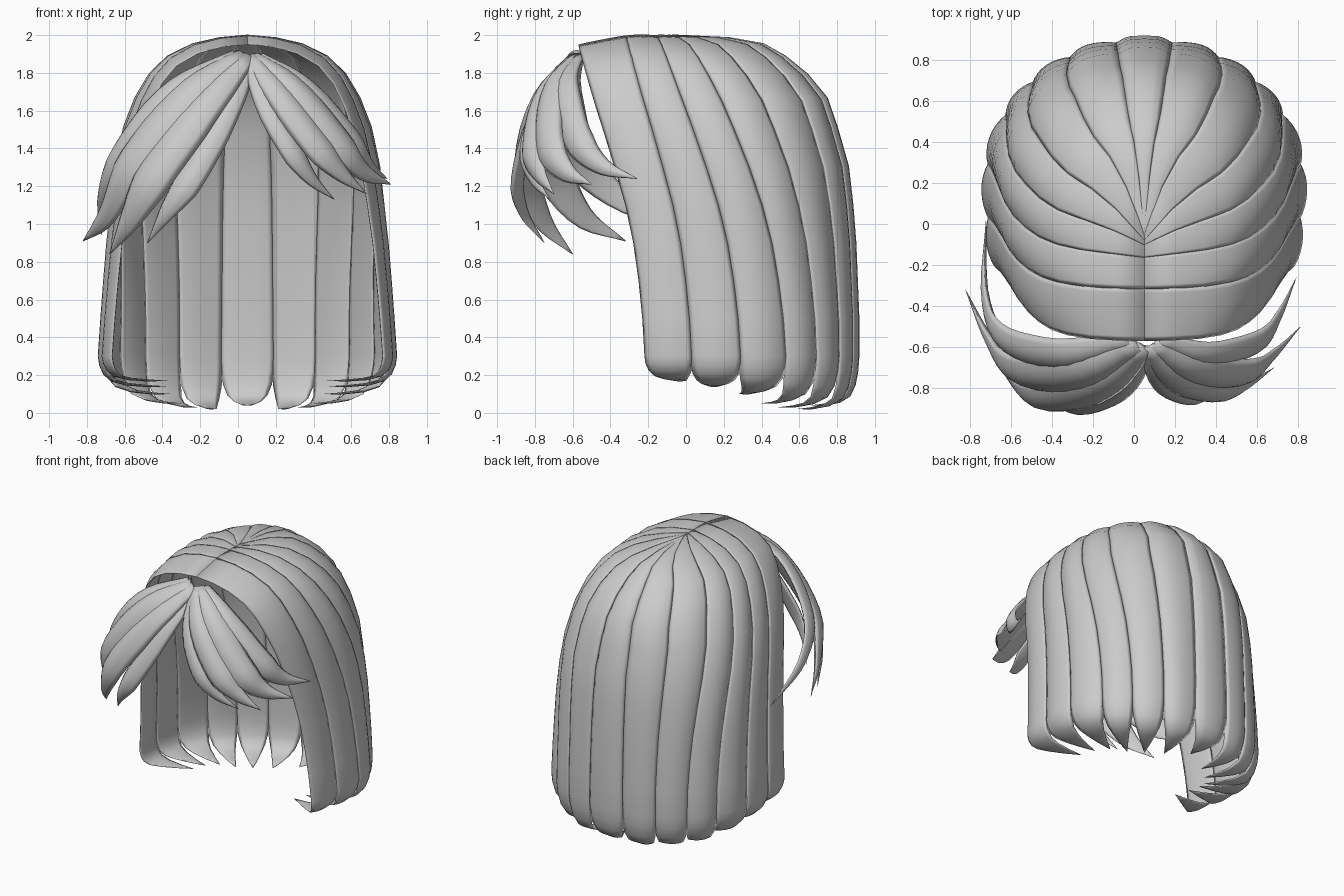
import bpy, bmesh, math
from mathutils import Vector

if "Cube" in bpy.data.objects:
    bpy.data.objects.remove(bpy.data.objects["Cube"])

CX = 0.05   # plane of symmetry of the hair body


def interp(table, v):
    """Piecewise-linear lookup, table sorted by rising key."""
    if v <= table[0][0]:
        return table[0][1]
    for (a, fa), (b, fb) in zip(table, table[1:]):
        if v <= b:
            return fa + (fb - fa) * (v - a) / (b - a)
    return table[-1][1]


# silhouettes by height: half width, back depth, backward sweep of side locks
HALF_W = [(.3, .765), (.6, .745), (1, .715), (1.4, .665), (1.6, .605), (1.8, .5),
          (1.88, .42), (1.95, .29), (1.985, .15), (2, 0)]
BACK_Y = [(.3, .89), (.5, .89), (1, .87), (1.35, .83), (1.68, .72), (1.85, .57),
          (1.95, .41), (1.985, .23), (2, -.05)]
SWEEP = [(.3, 1), (.6, .95), (1, .79), (1.4, .48), (1.7, .22), (1.95, .03), (2, 0)]
# lock boundaries, front to back: parting y, lower y, blend to back profile
START = list(enumerate([-.57, -.31, -.16, -.1, -.08, -.05, -.05, -.05]))
END = list(enumerate([-.22, .03, .29, .53, .69, .81, .88, .89]))
BLEND = list(enumerate([0, 0, .1, .35, .65, .9, 1, 1]))
HEIGHTS = [2, 1.985, 1.95, 1.88, 1.78, 1.65, 1.5, 1.3, 1.1, .9, .7, .5, .3]


def scalp(k, z):
    """Point on the hair body at boundary number k and height z."""
    side = 1
    if k > 7:
        k, side = 14 - k, -1
    ys, ye, b = interp(START, k), interp(END, k), interp(BLEND, k)
    yb = interp(BACK_Y, z)
    y = ys + (ye - ys) * ((1 - b) * interp(SWEEP, z) + b * (yb + .05) / .94)
    y0 = .2 - .25 * max(0, z - 1) ** 2
    if y > y0:
        u = min(1, (y - y0) / max(.001, yb - y0))
        f = math.sqrt(max(0, 1 - u * u))
    else:
        f = 1 - .2 * ((y - y0) / .75) ** 2
    drop = .05 * max(0, 1 - k) * max(0, z - 1)
    return Vector((side * interp(HALF_W, z) * f, y, z - drop))


def outward(p):
    return Vector((p.x, p.y - .12, max(0, p.z - 1.1) * 1.1)).normalized()


def skin(name, rings, mirror=False, origin_x=0.0):
    """Join rings of points into a closed smooth lock."""
    bm = bmesh.new()
    vr = [[bm.verts.new(p) for p in r] for r in rings]
    n = len(vr[0])
    for a, b in zip(vr, vr[1:]):
        for i in range(n):
            j = (i + 1) % n
            bm.faces.new((a[i], a[j], b[j], b[i]))
    bm.faces.new(vr[0])
    bm.faces.new(vr[-1])
    bmesh.ops.remove_doubles(bm, verts=bm.verts, dist=.0005)
    bmesh.ops.recalc_face_normals(bm, faces=bm.faces)
    for f in bm.faces:
        f.smooth = True
    me = bpy.data.meshes.new(name)
    bm.to_mesh(me)
    bm.free()
    ob = bpy.data.objects.new(name, me)
    ob.location.x = origin_x
    bpy.context.collection.objects.link(ob)
    if mirror:
        ob.modifiers.new("Mirror", 'MIRROR').use_mirror_merge = False
    return ob


def lens(row, normals, bulge, inner):
    """Lens cross-section around a row of points."""
    n = len(row)
    s = [2 * i / (n - 1) - 1 for i in range(n)]
    top = [p + m * bulge * (1 - t * t) for p, m, t in zip(row, normals, s)]
    low = [p - m * inner * (1 - t * t) for p, m, t in zip(row, normals, s)]
    return top + low[-2:0:-1]


def body_lock(name, k0, k1, tip_z, curl, mirror):
    ks = [k0 - .04 + (k1 - k0 + .08) * i / 8 for i in range(9)]
    ks = [max(0, k) for k in ks]
    rings = []
    for z in HEIGHTS:
        row = [scalp(k, z) for k in ks]
        thick = min(1, .1 + (2 - z) * 3)
        rings.append(lens(row, [outward(p) for p in row], .028 * thick, .02 * thick))
    # tip curling inward under the head
    mid = sum(row, Vector()) / len(row)
    n = outward(mid)
    for inn, fall, wid in [(.02, .3, .97), (.07, .58, .88), (.17, .8, .72),
                           (.38, .92, .5), (.68, .98, .26), (1, 1, .02)]:
        r = [mid + (p - mid) * wid - n * inn * curl for p in row]
        for p in r:
            p.z = .3 - fall * (.3 - tip_z)
        out = (n * (1 - inn) + Vector((0, 0, -inn))).normalized()
        rings.append(lens(r, [out] * len(r), .028 * wid, .02 * wid))
    skin(name, rings, mirror, CX)


# side and back locks
for i, (tz, curl) in enumerate([(.17, .33), (.14, .34), (.1, .35), (.05, .34), (.03, .32), (.02, .28)]):
    body_lock("side_lock_%d" % (i + 1), i, i + 1, tz, curl, True)
body_lock("back_centre_lock", 6, 8, .04, .22, False)


def catmull(pts, t):
    """Smooth path through pts, t in 0..1."""
    p = [2 * pts[0] - pts[1]] + pts + [2 * pts[-1] - pts[-2]]
    f = min(t * (len(pts) - 1), len(pts) - 1.0001)
    i, u = int(f), f - int(f)
    a, b, c, d = p[i:i + 4]
    return .5 * (2 * b + (c - a) * u + (2 * a - 5 * b + 4 * c - d) * u * u
                 + (3 * b - a - 3 * c + d) * u ** 3)


FRINGE_W = [(0, .4), (.15, .75), (.35, 1), (.55, .95), (.75, .55), (.9, .22), (1, .02)]


def fringe_lock(name, hw, path):
    pts = [Vector(p) for p in path]
    rings = []
    for j in range(19):
        t = j / 18
        c = catmull(pts, t)
        tan = (catmull(pts, min(1, t + .02)) - catmull(pts, max(0, t - .02))).normalized()
        n = c - Vector((CX, -.15, 1.15))
        n = (n - tan * n.dot(tan)).normalized()
        side = tan.cross(n)
        w = hw * interp(FRINGE_W, t)
        row = [c + side * w * (i / 4 - 1) - n * .1 * w * (i / 4 - 1) ** 2 for i in range(9)]
        rings.append(lens(row, [n] * 9, w * .4, w * .25))
    skin(name, rings)


# fringe swept to both sides of the parting
LEFT = [
    (.085, [(.07, -.6, 1.88), (-.06, -.79, 1.6), (-.25, -.89, 1.25), (-.38, -.86, 1.06), (-.48, -.75, .9)]),
    (.125, [(.05, -.6, 1.89), (-.17, -.78, 1.64), (-.44, -.85, 1.27), (-.58, -.76, 1.02), (-.68, -.6, .84)]),
    (.13, [(.02, -.59, 1.9), (-.27, -.72, 1.69), (-.56, -.72, 1.33), (-.7, -.56, 1.05), (-.82, -.32, .91)]),
    (.11, [(-.02, -.57, 1.9), (-.36, -.64, 1.7), (-.62, -.57, 1.37), (-.72, -.35, 1.13), (-.72, .02, .94)]),
]
RIGHT = [
    (.07, [(.06, -.6, 1.89), (.14, -.77, 1.66), (.28, -.85, 1.4), (.39, -.81, 1.24), (.51, -.72, 1.13)]),
    (.095, [(.07, -.6, 1.89), (.22, -.76, 1.69), (.42, -.82, 1.42), (.55, -.78, 1.27), (.68, -.7, 1.16)]),
    (.105, [(.09, -.59, 1.89), (.3, -.71, 1.72), (.54, -.73, 1.43), (.67, -.64, 1.28), (.81, -.5, 1.21)]),
    (.09, [(.12, -.57, 1.89), (.36, -.64, 1.73), (.6, -.58, 1.46), (.7, -.45, 1.31), (.79, -.26, 1.24)]),
]
for label, group in (("left", LEFT), ("right", RIGHT)):
    for i, (hw, path) in enumerate(group):
        fringe_lock("fringe_%s_%d" % (label, i + 1), hw, path)
